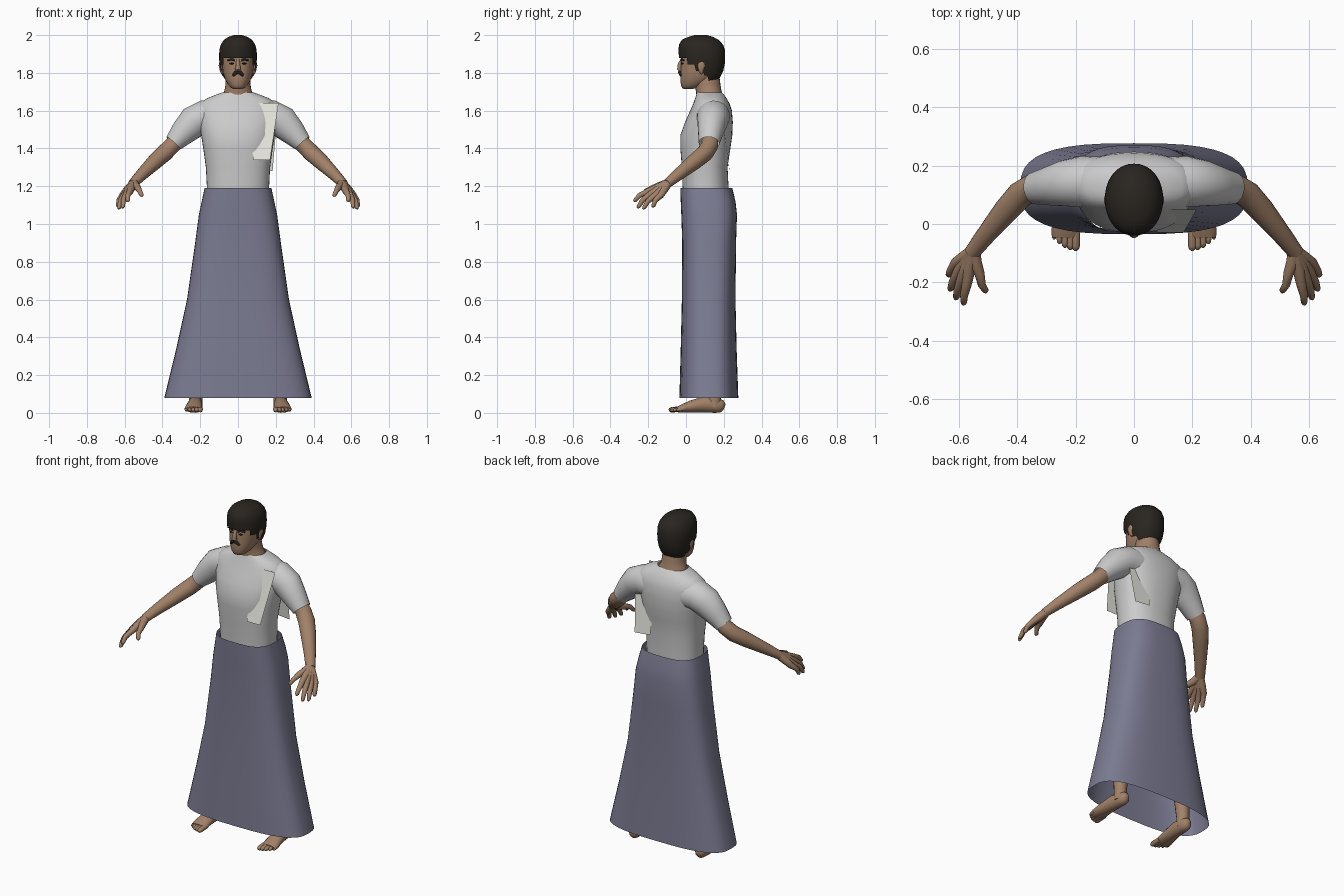
import bpy, bmesh, math
from mathutils import Vector


def mat(name, rgb):
    m = bpy.data.materials.new(name)
    m.diffuse_color = (*rgb, 1)
    return m


SKIN = mat("skin", (0.36, 0.22, 0.14))
HAIR = mat("dark_hair", (0.022, 0.018, 0.014))
SKIRT = mat("blue_grey_cloth", (0.2, 0.2, 0.29))
CREAM = mat("cream_cloth", (0.78, 0.78, 0.72))


def finish(name, bm, material=None, mirror=False, smooth=True):
    bmesh.ops.recalc_face_normals(bm, faces=bm.faces)
    me = bpy.data.meshes.new(name)
    bm.to_mesh(me)
    bm.free()
    ob = bpy.data.objects.new(name, me)
    bpy.context.collection.objects.link(ob)
    if material:
        me.materials.append(material)
    if smooth:
        me.shade_smooth()
        me.set_sharp_from_angle(angle=math.radians(55))
    if mirror:
        ob.modifiers.new("mirror", 'MIRROR')
    return ob


def bridge(bm, rings, cap_start, cap_end):
    """Join successive rings of points with quads."""
    rows = [[bm.verts.new(p) for p in r] for r in rings]
    n = len(rows[0])
    for a, b in zip(rows, rows[1:]):
        for i in range(n):
            j = (i + 1) % n
            bm.faces.new((a[i], a[j], b[j], b[i]))
    if cap_start:
        bm.faces.new(rows[0][::-1])
    if cap_end:
        bm.faces.new(rows[-1])


def loft(rings, power=2.0, sides=32, caps=(True, True)):
    """Horizontal rings (z, half width, front y, back y)."""
    bm = bmesh.new()
    pts = []
    for z, rx, y0, y1 in rings:
        row = []
        for i in range(sides):
            t = 2 * math.pi * i / sides
            c, s = math.cos(t), math.sin(t)
            row.append((rx * math.copysign(abs(c) ** (2 / power), c),
                        (y0 + y1) / 2 + (y1 - y0) / 2 * math.copysign(abs(s) ** (2 / power), s), z))
        pts.append(row)
    bridge(bm, pts, *caps)
    return bm


def tube(bm, path, sides=12, ref=(0, 0, 1), caps=(True, True)):
    """Elliptic tube through (x, y, z, side radius, ref radius)."""
    ps = [Vector(p[:3]) for p in path]
    rings = []
    for i, p in enumerate(path):
        d = (ps[min(i + 1, len(ps) - 1)] - ps[max(i - 1, 0)]).normalized()
        side = d.cross(Vector(ref)).normalized()
        up = side.cross(d)
        a, b = p[3], p[-1]
        rings.append([ps[i] + side * a * math.cos(2 * math.pi * k / sides)
                      + up * b * math.sin(2 * math.pi * k / sides) for k in range(sides)])
    bridge(bm, rings, *caps)
    return bm


# Long flared skirt, open below
finish("skirt", loft([(0.08, .39, -.035, .277), (.34, .327, -.028, .268), (.6, .27, -.022, .262),
                      (.9, .227, -.02, .265), (1.05, .207, -.025, .27), (1.12, .192, -.028, .262),
                      (1.19, .177, -.03, .245)], 2.9, 40, (False, False)), SKIRT)

# Shirt body
finish("shirt_body", loft([(1.13, .165, -.015, .22), (1.2, .165, -.018, .225), (1.3, .17, -.022, .22),
                           (1.4, .184, -.03, .235), (1.47, .195, -.03, .245), (1.54, .208, -.005, .248),
                           (1.6, .215, .022, .243), (1.635, .21, .037, .232), (1.665, .165, .048, .215),
                           (1.685, .115, .055, .2), (1.695, .088, .058, .19)], 2.3, 40, (False, False)))

# Short sleeves
finish("sleeves", tube(bmesh.new(), [(.1, .145, 1.565, .085, .09), (.18, .145, 1.57, .088, .085),
                                     (.235, .14, 1.54, .08, .086), (.29, .13, 1.485, .067, .07),
                                     (.342, .122, 1.428, .055, .05)], 20, caps=(True, False)),
       None, True)

# Cream cloth panels at the chest and the back
bm = bmesh.new()
for quad in ([(.06, .05, 1.64), (.215, .05, 1.64), (.17, -.03, 1.34), (.08, -.03, 1.34)],
             [(.212, .185, 1.62), (.06, .185, 1.62), (.08, .23, 1.29), (.183, .23, 1.28)]):
    bm.faces.new([bm.verts.new(p) for p in quad])
finish("cloth_panels", bm, CREAM, smooth=False)

# Bare arms
finish("forearms", tube(bmesh.new(), [(.31, .128, 1.46, .043, .043), (.35, .125, 1.415, .046, .045),
                                      (.39, .1, 1.375, .047, .045), (.44, .045, 1.33, .043, .042),
                                      (.51, -.04, 1.262, .033, .032), (.557, -.1, 1.213, .027, .024)], 16),
       SKIN, True)

# Hands: each finger runs from the wrist through its knuckle
bm = bmesh.new()
for knuckle, tip in (((.612, -.133, 1.152), (.638, -.178, 1.09)),
                     ((.603, -.162, 1.152), (.632, -.228, 1.08)),
                     ((.59, -.186, 1.16), (.612, -.258, 1.085)),
                     ((.572, -.2, 1.172), (.585, -.277, 1.12)),
                     ((.53, -.17, 1.192), (.507, -.235, 1.148))):
    k, t = Vector(knuckle), Vector(tip)
    m = k.lerp(t, .55) + Vector((.004, -.004, .008))
    tube(bm, [(.55, -.09, 1.22, .022), (*Vector((.557, -.1, 1.213)).lerp(k, .5), .022),
              (*k, .0175), (*m, .0135), (*k.lerp(t, .9), .011), (*t, .005)], 10)
finish("hands", bm, SKIN, True)

# Legs, mostly hidden by the skirt
finish("legs", tube(bmesh.new(), [(.225, .15, .03, .036), (.224, .15, .1, .036), (.215, .148, .25, .046),
                                  (.2, .145, .4, .06), (.18, .13, .55, .056), (.15, .125, .75, .075),
                                  (.11, .12, 1.0, .085)], 16, (0, 1, 0)), SKIN, True)

# Feet with toes
bm = bmesh.new()
tube(bm, [(.22, .203, .03, .015, .018), (.221, .19, .035, .028, .033), (.223, .16, .04, .035, .04),
          (.226, .1, .045, .038, .043), (.231, .03, .034, .044, .033), (.235, -.02, .023, .048, .022),
          (.235, -.045, .018, .044, .015)], 16)
for i, tip in enumerate((-.09, -.087, -.08, -.067, -.052)):
    x, r = .2 + .0185 * i, .0145 - .0015 * i
    tube(bm, [(x, -.015, .02, r), (x, tip + .015, .017, r), (x, tip + .004, .014, r * .8),
              (x, tip, .012, r * .4)], 8)
finish("feet", bm, SKIN, True)

# Neck
finish("neck", loft([(1.63, .1, .05, .215), (1.68, .088, .055, .195), (1.705, .072, .052, .188),
                     (1.74, .066, .045, .182), (1.8, .064, .04, .175)], 2, 24), SKIN)

# Head
finish("head", loft([(1.714, .02, -.008, .03), (1.72, .035, -.02, .06), (1.735, .05, -.027, .095),
                     (1.765, .068, -.03, .15), (1.8, .079, -.03, .178), (1.84, .084, -.026, .185),
                     (1.9, .086, -.028, .185), (1.945, .076, -.01, .17), (1.975, .045, .03, .13)], 2.15),
       SKIN)

# Nose
finish("nose", tube(bmesh.new(), [(0, -.02, 1.872, .009), (0, -.033, 1.845, .011),
                                  (0, -.036, 1.82, .016, .012), (0, -.026, 1.81, .012, .008)],
                    10, (0, 1, 0)), SKIN)

# Ears
bm = bmesh.new()
tube(bm, [(.083, .085, 1.795, .006), (.087, .08, 1.81, .014, .009), (.093, .082, 1.84, .022, .01),
          (.091, .085, 1.862, .014, .007)], 10, (1, 0, 0))
finish("ears", bm, SKIN, True)

# Moustache, eyebrows and eyes
bm = bmesh.new()
tube(bm, [(0, -.033, 1.804, .01, .01), (.015, -.031, 1.8, .009, .01), (.027, -.026, 1.785, .007, .007)], 8)
tube(bm, [(.016, -.024, 1.866, .006), (.034, -.022, 1.872, .006), (.055, -.01, 1.866, .004)], 8)
tube(bm, [(.022, -.02, 1.849, .005, .003), (.032, -.021, 1.85, .006, .005), (.042, -.016, 1.849, .005, .003)], 8)
finish("moustache_and_brows", bm, HAIR, True)

# Hair cap, cut away around the face and below the ears
bm = loft([(1.755, .062, .05, .168), (1.785, .083, .01, .185), (1.81, .092, -.015, .197),
           (1.845, .098, -.032, .205), (1.878, .1, -.037, .207), (1.92, .099, -.04, .207),
           (1.95, .091, -.037, .196), (1.975, .074, -.022, .172), (1.99, .052, .01, .145),
           (2.0, .022, .045, .11)], 2.1, 36, (False, True))
gone = []
for f in bm.faces:
    c = f.calc_center_median()
    limit = -1 if c.z > 1.878 else .015 if c.z > 1.85 else .04 if c.z > 1.82 else .1 if c.z > 1.79 else .115
    if c.y < limit:
        gone.append(f)
bmesh.ops.delete(bm, geom=gone, context='FACES')
finish("hair", bm, HAIR)
